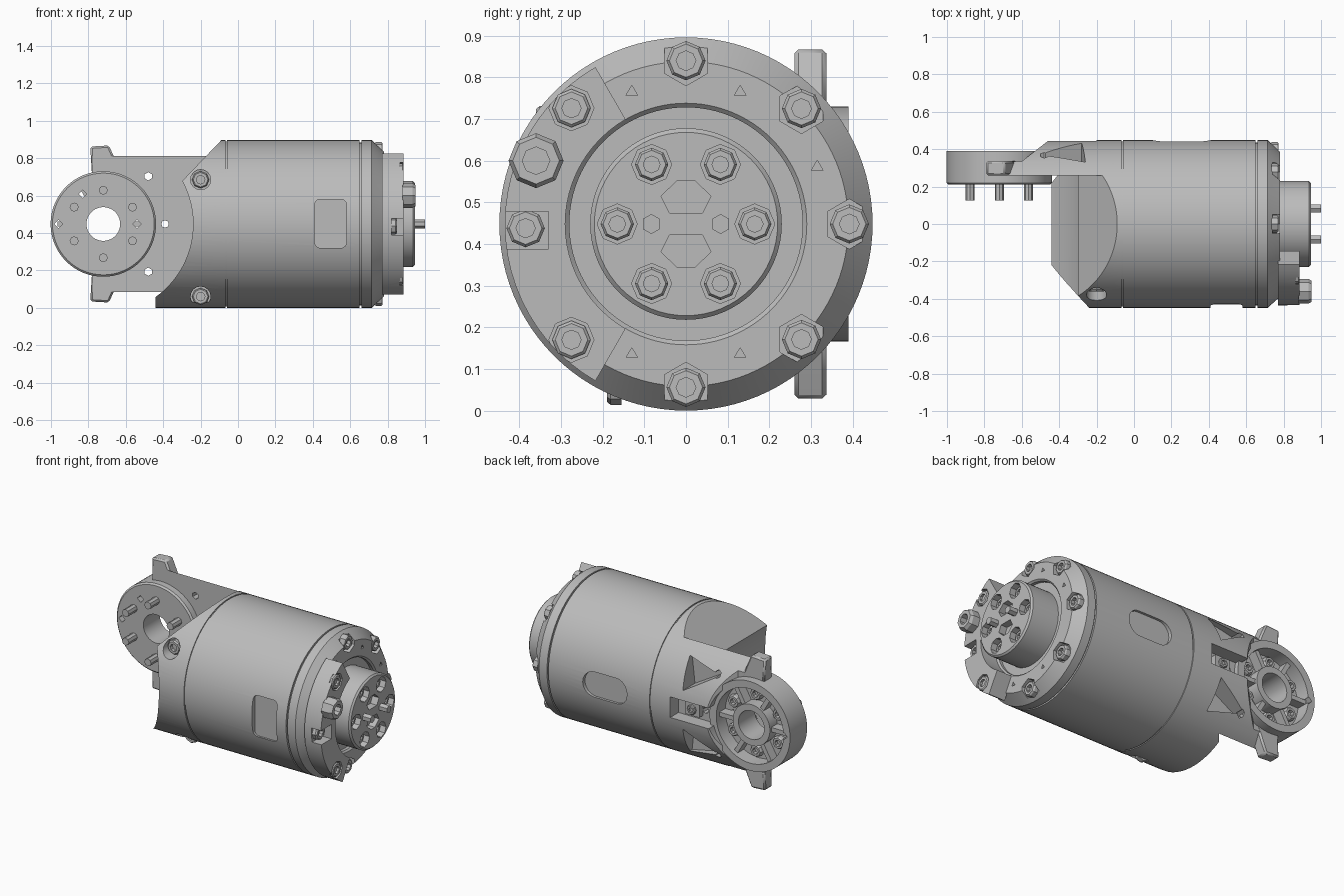
import bpy, bmesh
from math import pi, cos, sin, radians
from mathutils import Vector

if "Cube" in bpy.data.objects:
    bpy.data.objects.remove(bpy.data.objects["Cube"])

C = 0.448          # height of the main axis, also the housing radius
ARM_X = -0.72      # centre of the arm joint
X, Y, FRONT = Vector((1, 0, 0)), Vector((0, 1, 0)), Vector((0, -1, 0))

grey = bpy.data.materials.new("machined_grey")
grey.use_nodes = True
grey.diffuse_color = (0.5, 0.5, 0.5, 1)
grey.node_tree.nodes["Principled BSDF"].inputs["Base Color"].default_value = (0.5, 0.5, 0.5, 1)


def finish(name, bm):
    bmesh.ops.remove_doubles(bm, verts=bm.verts, dist=1e-5)
    bmesh.ops.recalc_face_normals(bm, faces=bm.faces)
    me = bpy.data.meshes.new(name)
    bm.to_mesh(me)
    bm.free()
    me.materials.append(grey)
    ob = bpy.data.objects.new(name, me)
    bpy.context.collection.objects.link(ob)
    return ob


def lathe(name, loc, axis, profile, sides, closed=False):
    """Spin (distance along axis, radius) points around an axis."""
    bm = bmesh.new()
    loc = Vector(loc)
    vs = [bm.verts.new(loc + axis * t + Vector((0, 0, r))) for t, r in profile]
    for a, b in zip(vs, vs[1:] + vs[:1] if closed else vs[1:]):
        bm.edges.new((a, b))
    bmesh.ops.spin(bm, geom=bm.verts[:] + bm.edges[:], cent=loc, axis=axis,
                   angle=2 * pi, steps=sides)
    return finish(name, bm)


def rod(name, loc, axis, r, length, sides=8):
    return lathe(name, loc, axis, [(0, 0), (0, r), (length, r), (length, 0)], sides)


def bolt(name, loc, axis, r, h):
    s = 0.5 * r
    return lathe(name, loc, axis, [(0, 0), (0, r), (h * 0.75, r), (h, r * 0.85),
                                   (h, s), (h * 0.4, s), (h * 0.4, 0)], 8)


def prism(name, pts, axis, lo, hi):
    """Extrude a flat outline along x (points y,z) or y (points x,z)."""
    bm = bmesh.new()
    vs = [bm.verts.new((lo, u, v) if axis == X else (u, lo, v)) for u, v in pts]
    f = bm.faces.new(vs)
    new = bmesh.ops.extrude_face_region(bm, geom=[f])["geom"]
    bmesh.ops.translate(bm, vec=axis * (hi - lo),
                        verts=[g for g in new if isinstance(g, bmesh.types.BMVert)])
    return finish(name, bm)


def cut(ob, cutter):
    bpy.context.view_layer.objects.active = ob
    m = ob.modifiers.new("cut", 'BOOLEAN')
    m.operation, m.solver, m.object = 'DIFFERENCE', 'EXACT', cutter
    bpy.ops.object.modifier_apply(modifier=m.name)
    bpy.data.objects.remove(cutter)


def arc(cx, cz, r, a0, a1, n):
    return [(cx + r * cos(radians(a0 + (a1 - a0) * i / n)),
             cz + r * sin(radians(a0 + (a1 - a0) * i / n))) for i in range(n + 1)]


def rounded(x0, x1, z0, z1, r):
    return (arc(x1 - r, z1 - r, r, 0, 90, 6) + arc(x0 + r, z1 - r, r, 90, 180, 6) +
            arc(x0 + r, z0 + r, r, 180, 270, 6) + arc(x1 - r, z0 + r, r, 270, 360, 6))


def rect(x0, x1, z0, z1):
    return [(x0, z0), (x1, z0), (x1, z1), (x0, z1)]


def flip(pts):
    return [(u, 2 * C - v) for u, v in pts]


# Housing with seams, tapered end and recessed ring around the output
housing = lathe("housing", (0, 0, C), X, [
    (-0.78, 0), (-0.78, C), (-0.066, C), (-0.066, C - .006), (-0.058, C - .006),
    (-0.058, C), (0.65, C), (0.65, C - .012), (0.66, C - .012), (0.66, C),
    (0.715, C), (0.735, 0.43), (0.78, 0.39), (0.78, 0.29), (0.77, 0.28),
    (0.75, 0.28), (0.75, 0)], 96)

# Clearance around the joint with sloping upper edge
cut(housing, prism("clearance", [(0.01, 1.0)] + arc(ARM_X, C, 0.48, 28.6, -54.3, 28) +
                   [(-0.44, -0.1), (-0.95, -0.1), (-0.95, 1.0)], Y, -0.6, 0.26))

# Outer side of the arm slopes down to a thin plate
bm = bmesh.new()
f = bm.faces.new([bm.verts.new((x, y, -0.1)) for x, y in
                  [(-0.9, .335), (-0.6, .335), (-0.45, .452), (-0.45, .6), (-0.9, .6)]])
ext = bmesh.ops.extrude_face_region(bm, geom=[f])["geom"]
bmesh.ops.translate(bm, vec=(0, 0, 1.2), verts=[g for g in ext if isinstance(g, bmesh.types.BMVert)])
cut(housing, finish("arm_slope", bm))
cut(housing, rod("joint_bore", (ARM_X, 0.2, C), Y, 0.26, 0.4, 48))

# Arm pockets, small holes and the cable slot
pocket = [(-0.26, 0.75), (-0.50, 0.70), (-0.28, 0.57)]
for pts in (pocket, flip(pocket)):
    cut(housing, prism("pocket", pts, Y, 0.31, 0.6))
for z in (C + .255, C - .255):
    cut(housing, rod("plate_hole", (-0.48, 0.2, z), Y, 0.022, 0.4, 6))
cut(housing, prism("cable_slot", rect(-0.52, -0.2, C - .065, C + .065), Y, 0.36, 0.6))
cut(housing, rod("slot_hole", (-0.39, 0.2, C), Y, 0.02, 0.3, 8))

# Side window and rear slot
cut(housing, prism("window", rounded(0.41, 0.58, 0.32, 0.58, 0.03), Y, -0.6, -0.417))
cut(housing, prism("rear_slot", rounded(0.1, 0.41, C - .08, C + .08, 0.079), Y, 0.425, 0.6))

# Front side screws in counterbores
for z, y in ((0.685, -0.33), (0.06, -0.16)):
    cut(housing, rod("bore", (-0.2, y, z), FRONT, 0.054, 0.4, 16))
    bolt("side_screw", (-0.2, y + .005, z), FRONT, 0.046, 0.035)

# Ring of end bolts in hexagonal seats
for k in range(-2, 3):
    a = k * pi / 4
    y, z = 0.392 * cos(a), C + 0.392 * sin(a)
    cut(housing, rod("seat", (0.74, y, z), X, 0.06, 0.1, 6))
    bolt("end_bolt", (0.735, y, z), X, 0.047, 0.038)
for y, z in ((-.13, .765), (.13, .765), (.13, .135), (-.13, .135), (.315, .585)):
    cut(housing, rod("pit", (0.765, y, z), X, 0.016, 0.1, 3))

# C-shaped clamp on the output end
clamp = prism("end_clamp", arc(0, C, 0.435, 120, 240, 24) + arc(0, C, 0.29, 240, 120, 24),
              X, 0.77, 0.885)
cut(clamp, prism("clamp_notch", rect(-0.5, -0.33, C - .06, C + .03), X, 0.82, 1.0))
for y, z in ((-.275, C + .278), (-.275, C - .278)):
    cut(clamp, rod("clamp_seat", (0.865, y, z), X, 0.054, 0.1, 8))
    bolt("clamp_bolt", (0.86, y, z), X, 0.046, 0.025)
bolt("notch_bolt", (0.815, -0.385, C - .01), X, 0.046, 0.035)
bolt("tall_bolt", (0.88, -0.36, 0.6), X, 0.066, 0.07)

# Output hub with sunken bolts, pockets and two pins
hub = lathe("output_hub", (0, 0, C), X, [(0.7, 0), (0.7, 0.23), (0.935, 0.23),
                                         (0.945, 0.22), (0.945, 0)], 64)
for k in range(6):
    y, z = 0.165 * cos(k * pi / 3), C + 0.165 * sin(k * pi / 3)
    cut(hub, rod("hub_seat", (0.885, y, z), X, 0.048, 0.1, 8))
    bolt("hub_bolt", (0.88, y, z), X, 0.04, 0.035)
kidney = [(-.06, .515), (-.02, .553), (.02, .553), (.06, .515), (.04, .475), (-.04, .475)]
for pts in (kidney, flip(kidney)):
    cut(hub, prism("hub_pocket", pts, X, 0.9, 1.0))
for s in (-1, 1):
    rod("hub_pin", (0.93, s * 0.083, C), X, 0.024, 0.07, 6)

# Joint disc with rim, recess and central sleeve
disc = lathe("joint_disc", (ARM_X, 0, C), Y, [
    (.21, .09), (.21, .272), (.22, .282), (.39, .282), (.39, .235),
    (.30, .235), (.30, .13), (.375, .13), (.375, .09)], 64, closed=True)
for dx, dz in ((-.24, 0), (-.11, .16), (.18, 0)):
    cut(disc, rod("disc_hole", (ARM_X + dx, 0.1, C + dz), Y, 0.022, 0.4, 4))
for k in range(6):
    a = pi / 2 + k * pi / 3
    x, z = ARM_X + 0.18 * cos(a), C + 0.18 * sin(a)
    rod("joint_pin", (x, 0.125, z), Y, 0.024, 0.1, 8)
    bolt("joint_bolt", (x, 0.295, z), Y, 0.04, 0.04)
    # Spoke between neighbouring bolts
    b = a + pi / 6
    d, n = Vector((cos(b), sin(b))), Vector((-sin(b), cos(b))) * 0.014
    m = Vector((ARM_X, C))
    prism("joint_spoke", [m + d * .12 + n, m + d * .245 + n, m + d * .245 - n,
                          m + d * .12 - n], Y, 0.29, 0.36)

# Ears above and below the joint
ear = [(-.79, .862), (-.69, .868), (-.66, .80), (-.62, .70), (-.78, .70)]
for name, pts in (("upper_ear", ear), ("lower_ear", flip(ear))):
    ob = prism(name, pts, Y, 0.26, 0.337)
    bev = ob.modifiers.new("bevel", 'BEVEL')
    bev.width, bev.segments = 0.01, 1

# Cable clip in the arm slot
prism("cable_clip", rect(-0.37, -0.27, C - .04, C + .04), Y, 0.35, 0.395)
bolt("clip_screw", (-0.32, 0.39, C), Y, 0.03, 0.02)

# Smooth curved faces, keep edges sharp; small fasteners stay faceted
for ob in bpy.context.scene.objects:
    ob.select_set(ob.type == 'MESH' and grey.name in ob.data.materials)
bpy.context.view_layer.objects.active = housing
bpy.ops.object.shade_smooth_by_angle(angle=radians(25))
